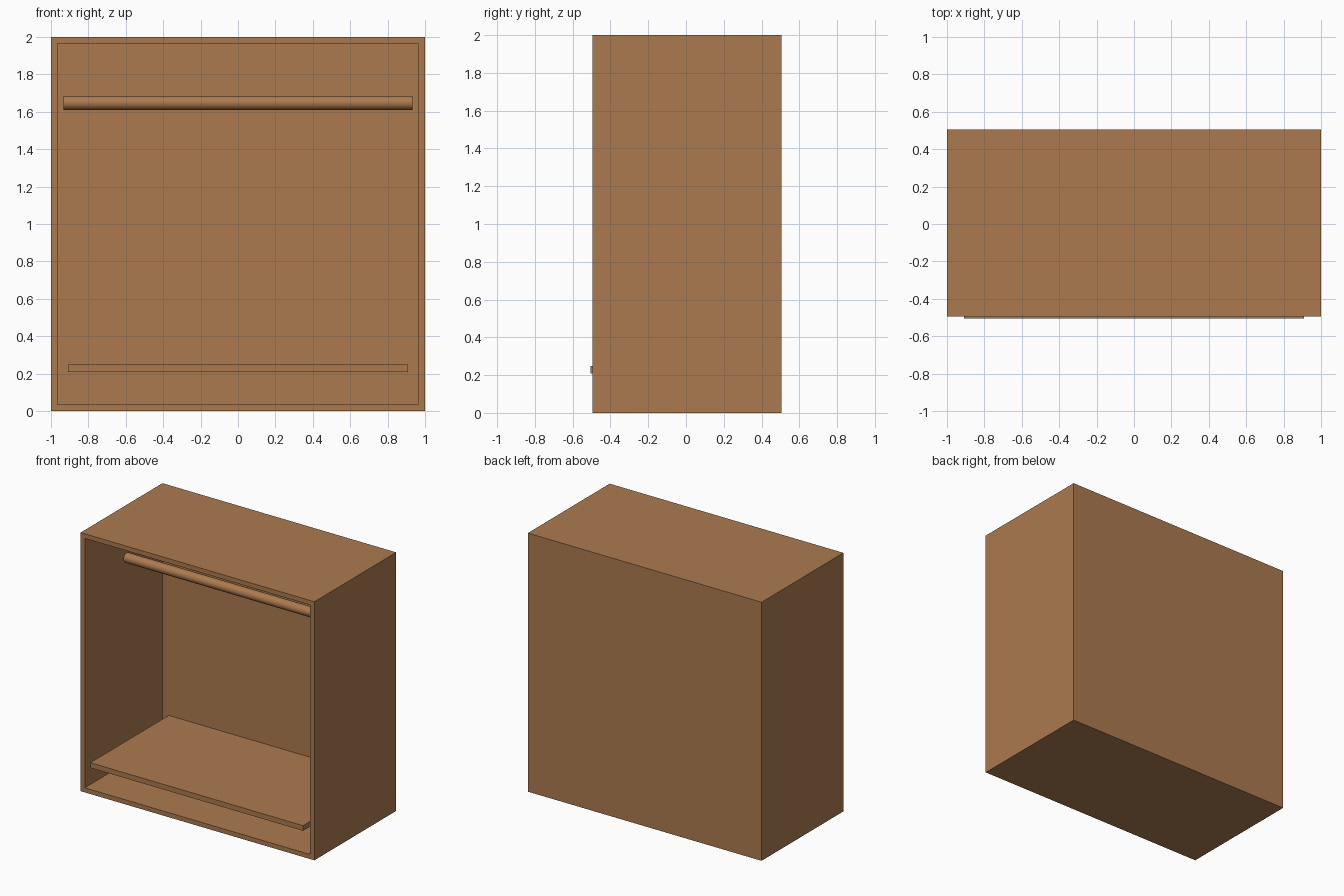
import bpy, bmesh, math
from mathutils import Matrix

if "Cube" in bpy.data.objects:
    bpy.data.objects.remove(bpy.data.objects["Cube"])

wood = bpy.data.materials.new("warm_wood")
wood.diffuse_color = (0.41, 0.195, 0.078, 1)
wood.use_nodes = True
wood.node_tree.nodes["Principled BSDF"].inputs["Base Color"].default_value = wood.diffuse_color

FRONT, BACK, WALL = -0.495, 0.505, 0.05


def box(bm, x, y, z):
    """Add a box spanning the given (min, max) ranges."""
    size = [b - a for a, b in (x, y, z)]
    mid = [(a + b) / 2 for a, b in (x, y, z)]
    bmesh.ops.create_cube(bm, size=1, matrix=Matrix.Translation(mid) @ Matrix.Diagonal((*size, 1)))


def finish(name, bm):
    bmesh.ops.recalc_face_normals(bm, faces=bm.faces)
    mesh = bpy.data.meshes.new(name)
    bm.to_mesh(mesh)
    bm.free()
    mesh.materials.append(wood)
    obj = bpy.data.objects.new(name, mesh)
    bpy.context.collection.objects.link(obj)
    return obj


# Cabinet shell: box with an inset front pushed back to leave the walls
bm = bmesh.new()
box(bm, (-1, 1), (FRONT, BACK), (0, 2))
bm.normal_update()
front = next(f for f in bm.faces if f.normal.y < -0.9)
bmesh.ops.inset_region(bm, faces=[front], thickness=WALL)
moved = bmesh.ops.extrude_discrete_faces(bm, faces=[front])["faces"][0]
bmesh.ops.translate(bm, verts=moved.verts, vec=(0, BACK - WALL - FRONT, 0))
finish("cabinet_shell", bm)

# Low shelf, slightly proud of the front
bm = bmesh.new()
box(bm, (-0.91, 0.91), (-0.505, 0.453), (0.208, 0.248))
finish("shelf", bm)

# Hanging rod
bm = bmesh.new()
bmesh.ops.create_cone(bm, cap_ends=True, segments=32, radius1=0.0375, radius2=0.0375, depth=1.866,
                      matrix=Matrix.Translation((0, -0.03, 1.648)) @ Matrix.Rotation(math.pi / 2, 4, 'Y'))
rod = finish("hanging_rod", bm)
bpy.context.view_layer.objects.active = rod
rod.select_set(True)
bpy.ops.object.shade_smooth_by_angle(angle=math.radians(40))
